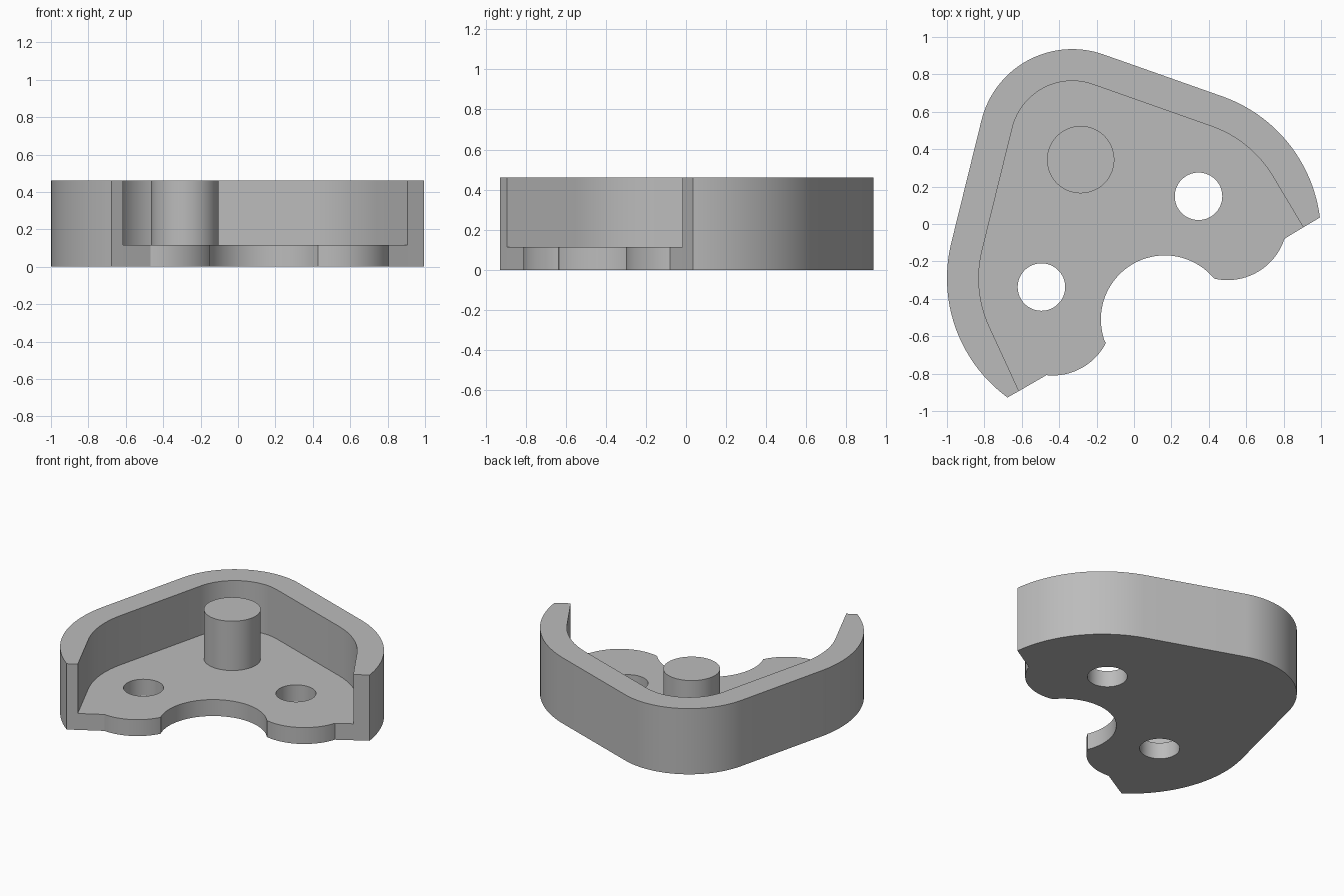
import bpy, bmesh
from math import cos, sin, radians

cube = bpy.data.objects.get("Cube")
if cube:
    bpy.data.objects.remove(cube, do_unlink=True)

HEIGHT, FLOOR, WALL = 0.46, 0.115, 0.17

grey = bpy.data.materials.new("plain grey")
grey.use_nodes = True
colour = (0.5, 0.5, 0.5, 1)
grey.diffuse_color = colour
grey.node_tree.nodes["Principled BSDF"].inputs["Base Color"].default_value = colour


def arc(cx, cy, r, a0, a1, step=3):
    n = max(2, round(abs(a1 - a0) / step))
    angles = [radians(a0 + (a1 - a0) * i / n) for i in range(n + 1)]
    return [(cx + r * cos(a), cy + r * sin(a)) for a in angles]


def circle(cx, cy, r):
    return arc(cx, cy, r, 0, 360, 6)[:-1]


def cap(bm, loops, z):
    """Flat face bounded by the first loop, pierced by the others."""
    edges = []
    for loop in loops:
        vs = [bm.verts.new((x, y, z)) for x, y in loop]
        edges += [bm.edges.new((vs[i - 1], vs[i])) for i in range(len(vs))]
    bmesh.ops.triangle_fill(bm, use_beauty=True, edges=edges)


def side(bm, path, z0, z1, closed=False):
    """Upright strip along a path."""
    pts = path + path[:1] if closed else path
    low = [bm.verts.new((x, y, z0)) for x, y in pts]
    high = [bm.verts.new((x, y, z1)) for x, y in pts]
    for i in range(len(pts) - 1):
        bm.faces.new((low[i], low[i + 1], high[i + 1], high[i]))


def finish(bm, name):
    bmesh.ops.remove_doubles(bm, verts=bm.verts[:], dist=0.0005)
    bmesh.ops.recalc_face_normals(bm, faces=bm.faces[:])
    mesh = bpy.data.meshes.new(name)
    bm.to_mesh(mesh)
    bm.free()
    mesh.materials.append(grey)
    obj = bpy.data.objects.new(name, mesh)
    bpy.context.collection.objects.link(obj)
    bpy.ops.object.select_all(action="DESELECT")
    obj.select_set(True)
    bpy.context.view_layer.objects.active = obj
    bpy.ops.object.shade_smooth_by_angle(angle=radians(20))


# Outer and inner wall lines, from the right-hand end round to the left-hand end
def wall_line(inset, start, end):
    return (arc(0.21, -0.063, 0.79 - inset, start, 70.3)
            + arc(-0.33, 0.435, 0.5 - inset, 70.3, 166.6)
            + arc(-0.21, -0.29, 0.79 - inset, 166.6, end))


outer = wall_line(0, 7.1, 233.8)
inner = [(0.905, -0.018)] + wall_line(WALL, 30, 205) + [(-0.615, -0.893)]

# Front edge of the floor: two lobes either side of a round cut-out
front = (arc(-0.435, -0.49, 0.32, 264, 333)
         + arc(0.165, -0.51, 0.342, 200.5, 39.7)
         + arc(0.5, 0.02, 0.32, 257, 342))
holes = [circle(0.345, 0.148, 0.127), circle(-0.495, -0.337, 0.127)]

# Tray: floor, holes and surrounding wall as one solid
bm = bmesh.new()
rim = outer + inner[::-1]
cap(bm, [outer + inner[-1:] + front + inner[:1]] + holes, 0)
cap(bm, [inner + front] + holes, FLOOR)
cap(bm, [rim], HEIGHT)
side(bm, outer, 0, HEIGHT)
side(bm, inner, FLOOR, HEIGHT)
side(bm, inner[-1:] + front + inner[:1], 0, FLOOR)
for ends in ((outer[-1], inner[-1]), (inner[0], outer[0])):
    side(bm, list(ends), 0, HEIGHT)
for hole in holes:
    side(bm, hole, 0, FLOOR, closed=True)
finish(bm, "tray")

# Round post standing on the floor
bm = bmesh.new()
post = circle(-0.285, 0.344, 0.18)
side(bm, post, FLOOR, HEIGHT, closed=True)
cap(bm, [post], HEIGHT)
cap(bm, [post], FLOOR)
finish(bm, "post")
